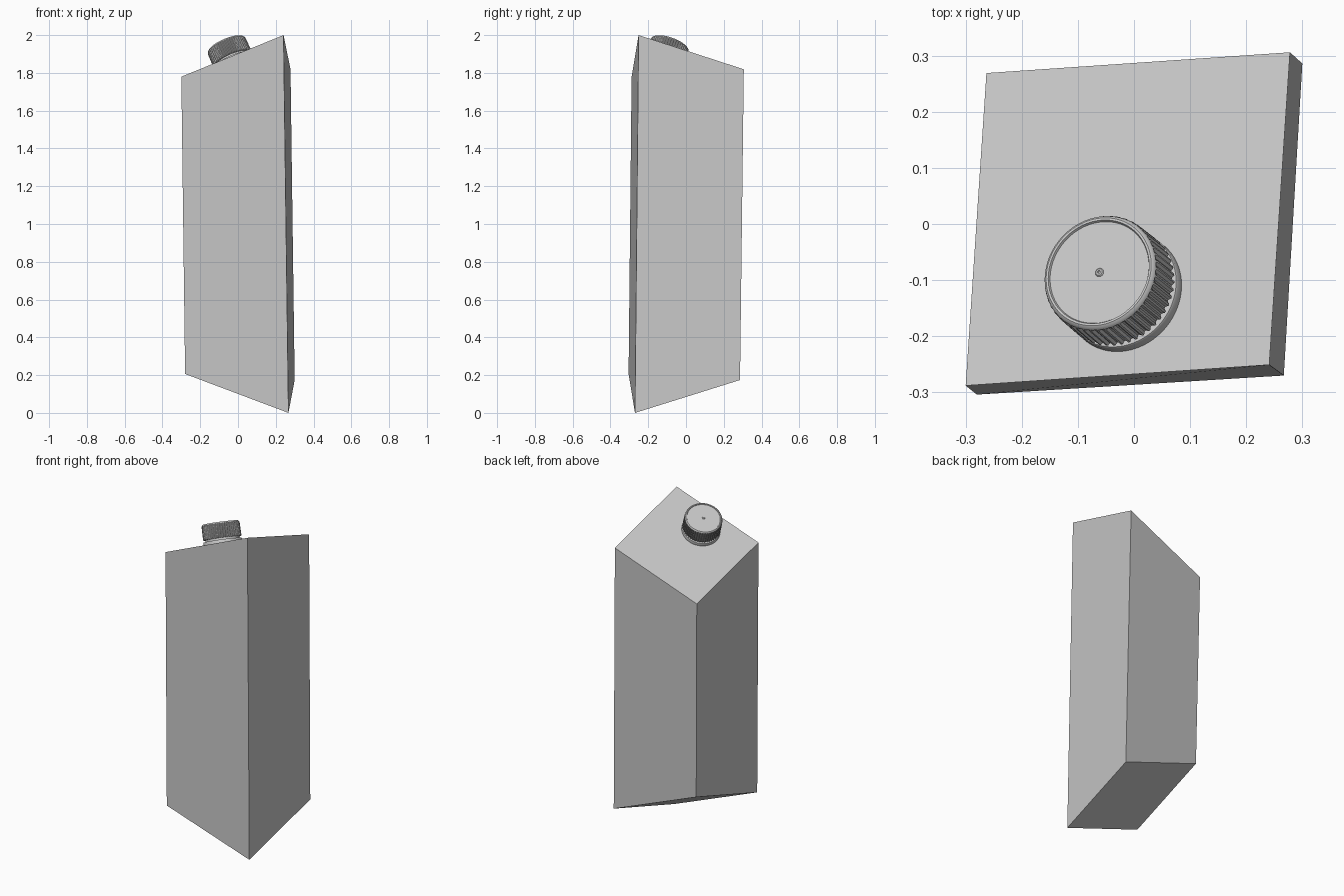
import bpy, bmesh, math
from mathutils import Vector, Matrix

if "Cube" in bpy.data.objects:
    bpy.data.objects.remove(bpy.data.objects["Cube"], do_unlink=True)

# One plain grey for everything
GREY = (0.57, 0.57, 0.57, 1)
grey = bpy.data.materials.new("plain_grey")
grey.use_nodes = True
grey.diffuse_color = GREY
grey.node_tree.nodes["Principled BSDF"].inputs["Base Color"].default_value = GREY


def make_object(name, bm):
    bmesh.ops.recalc_face_normals(bm, faces=bm.faces)
    mesh = bpy.data.meshes.new(name)
    bm.to_mesh(mesh)
    bm.free()
    mesh.materials.append(grey)
    obj = bpy.data.objects.new(name, mesh)
    bpy.context.collection.objects.link(obj)
    return obj


def square(bm, corner, side, depth):
    """Four corners of a tilted square end panel."""
    return [bm.verts.new(corner + o) for o in (Vector(), side, side + depth, depth)]


def lathe(name, rings, ridges):
    """Revolve (radius, height, groove depth) rings, with grooves round the rim."""
    bm = bmesh.new()
    count = ridges * 4
    loops = []
    for radius, height, groove in rings:
        loop = []
        for i in range(count):
            r = radius - (groove if i % 4 > 1 else 0)
            a = math.tau * i / count
            loop.append(bm.verts.new((r * math.cos(a), r * math.sin(a), height)))
        loops.append(loop)
    for low, high in zip(loops, loops[1:]):
        for i in range(count):
            j = (i + 1) % count
            bm.faces.new((low[i], low[j], high[j], high[i]))
    bm.faces.new(loops[0])
    bm.faces.new(loops[-1])
    return make_object(name, bm)


# Carton: leaning square column with slanted top and bottom panels
top_corner = Vector((-0.3, -0.288, 1.78))
top_side = Vector((0.541, 0.037, 0.22))
top_depth = Vector((0.037, 0.557, -0.181))
bm = bmesh.new()
top = square(bm, top_corner, top_side, top_depth)
bottom = square(bm, Vector((-0.28, -0.304, 0.206)),
                Vector((0.547, 0.034, -0.206)), Vector((0.033, 0.556, 0.174)))
bm.faces.new(top)
bm.faces.new(bottom)
for i in range(4):
    j = (i + 1) % 4
    bm.faces.new((bottom[i], bottom[j], top[j], top[i]))
make_object("carton_body", bm)

# Spout collar and ridged screw cap, square to the slanted top panel
collar = lathe("spout_collar", [
    (0.11, -0.005, 0), (0.11, 0.018, 0), (0.108, 0.021, 0),
    (0.098, 0.021, 0), (0.098, 0.04, 0)], 24)
cap = lathe("screw_cap", [
    (0.104, 0.032, 0), (0.110, 0.034, 0.005), (0.109, 0.108, 0.005),
    (0.107, 0.114, 0), (0.105, 0.119, 0), (0.101, 0.122, 0),
    (0.097, 0.122, 0), (0.095, 0.118, 0), (0.008, 0.118, 0),
    (0.006, 0.1205, 0), (0.003, 0.1205, 0), (0.002, 0.119, 0)], 48)

normal = top_side.cross(top_depth).normalized()
across = top_side.normalized()
frame = Matrix((across, normal.cross(across), normal)).transposed().to_4x4()
seat = top_corner + top_side * 0.505 + top_depth * 0.263
for part in (collar, cap):
    part.matrix_world = Matrix.Translation(seat) @ frame

bpy.ops.object.select_all(action='DESELECT')
for part in (collar, cap):
    part.select_set(True)
bpy.context.view_layer.objects.active = cap
bpy.ops.object.shade_smooth_by_angle(angle=math.radians(35))
